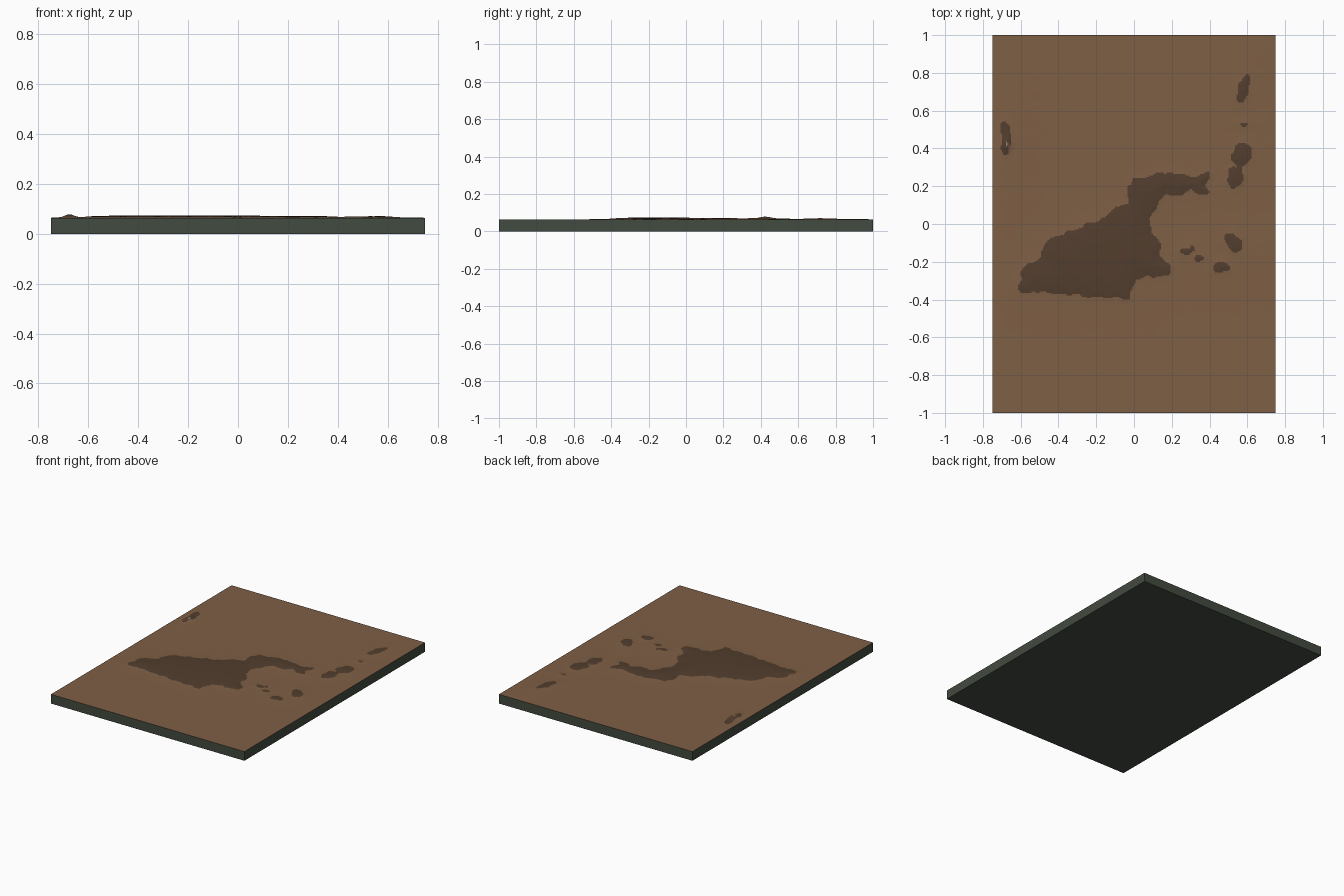
import bpy, bmesh, math
from mathutils import Vector, noise

if "Cube" in bpy.data.objects:
    bpy.data.objects.remove(bpy.data.objects["Cube"])

W, L, TOP, COAST = 1.5, 2.0, 0.0645, 0.0680
NX, NY = 210, 280


def material(name, rgb):
    m = bpy.data.materials.new(name)
    m.diffuse_color = (*rgb, 1)
    m.use_nodes = True
    m.node_tree.nodes["Principled BSDF"].inputs["Base Color"].default_value = m.diffuse_color
    return m


def finish(bm, name, mats):
    me = bpy.data.meshes.new(name)
    bm.to_mesh(me)
    bm.free()
    for m in mats:
        me.materials.append(m)
    ob = bpy.data.objects.new(name, me)
    bpy.context.collection.objects.link(ob)
    return ob


# Slab: dark tray whose open top is closed by the relief
bm = bmesh.new()
bmesh.ops.create_cube(bm, size=1)
for v in bm.verts:
    v.co = (v.co.x * W, v.co.y * L, (v.co.z + 0.5) * TOP)
bmesh.ops.delete(bm, geom=[f for f in bm.faces if f.normal.z > 0.9], context='FACES_ONLY')
finish(bm, "base_slab", [material("dark_green", (0.055, 0.07, 0.05))])

# Main island coastline
coast = [(-.62, -.33), (-.58, -.23), (-.5, -.19), (-.48, -.1), (-.35, -.04), (-.25, 0),
         (-.15, .04), (-.1, .09), (-.03, .11), (-.035, .2), (0, .24), (.07, .245), (.14, .275),
         (.22, .265), (.3, .25), (.36, .26), (.395, .285), (.4, .25), (.38, .21), (.41, .165),
         (.35, .155), (.3, .18), (.25, .15), (.17, .16), (.12, .1), (.08, .03), (.09, -.04),
         (.14, -.1), (.14, -.18), (.2, -.22), (.18, -.27), (.1, -.28), (.01, -.29), (-.01, -.36),
         (-.03, -.4), (-.1, -.39), (-.3, -.38), (-.5, -.36), (-.6, -.36)]
edges = [(Vector(a), Vector(b)) for a, b in zip(coast, coast[1:] + coast[:1])]

# Small islands: x, y, half width, half length, tilt
islets = [(-.68, .45, .028, .09, 0), (.58, .72, .03, .075, -.25), (.585, .53, .015, .01, 0),
          (.57, .37, .05, .065, -.1), (.535, .25, .04, .06, -.3), (.53, -.1, .035, .06, .7),
          (.465, -.23, .045, .025, .1), (.275, -.145, .035, .014, .2), (.345, -.18, .025, .02, 0),
          (.31, -.13, .014, .018, 0)]


def main_depth(p):
    """Distance to the main coast, positive on land."""
    inside, best = False, 9.0
    for a, b in edges:
        d = b - a
        t = max(0, min(1, (p - a).dot(d) / d.length_squared))
        best = min(best, (p - a - d * t).length)
        if (a.y > p.y) != (b.y > p.y) and p.x < a.x + (p.y - a.y) * d.x / d.y:
            inside = not inside
    return best if inside else -best


def islet_depth(p, s):
    x, y, rx, ry, tilt = s
    c, n = math.cos(tilt), math.sin(tilt)
    dx, dy = p.x - x, p.y - y
    u, v = (c * dx + n * dy) / rx, (-n * dx + c * dy) / ry
    return (1 - math.hypot(u, v)) * min(rx, ry)


def depth_at(x, y):
    q = Vector((x * 22, y * 22, 0))
    p = Vector((x + .016 * noise.noise(q), y + .016 * noise.noise(q + Vector((9, 4, 2)))))
    return max([main_depth(p)] + [islet_depth(p, s) for s in islets])


def height_at(x, y, d):
    if d > 0:
        h = COAST + .0065 * (1 - math.exp(-d / .06))
    else:
        h = TOP + (COAST - TOP) * math.exp(d / .05)
    # Steep peak on the western islet
    h += .009 * math.exp(-((x + .675) / .022) ** 2 - ((y - .42) / .04) ** 2)
    rim = min(1, min(W / 2 - abs(x), L / 2 - abs(y)) / .05)
    return TOP + (h - TOP) * max(0, rim)


# Relief: fine height grid, coloured by land and sea
bm = bmesh.new()
bmesh.ops.create_grid(bm, x_segments=NX, y_segments=NY, size=1)
depth = {}
for v in bm.verts:
    x, y = v.co.x * W / 2, v.co.y * L / 2
    depth[v] = depth_at(x, y)
    v.co = (x, y, height_at(x, y, depth[v]))
for f in bm.faces:
    f.smooth = True
    f.material_index = int(sum(depth[v] for v in f.verts) > 0)
    c = f.calc_center_median()
    if math.hypot((c.x + .674) / .008, (c.y - .42) / .014) < 1:
        f.material_index = 2
finish(bm, "terrain_relief", [material("sea_brown", (0.21, 0.115, 0.06)),
                              material("land_brown", (0.085, 0.048, 0.027)),
                              material("peak_grey", (0.22, 0.2, 0.16))])
